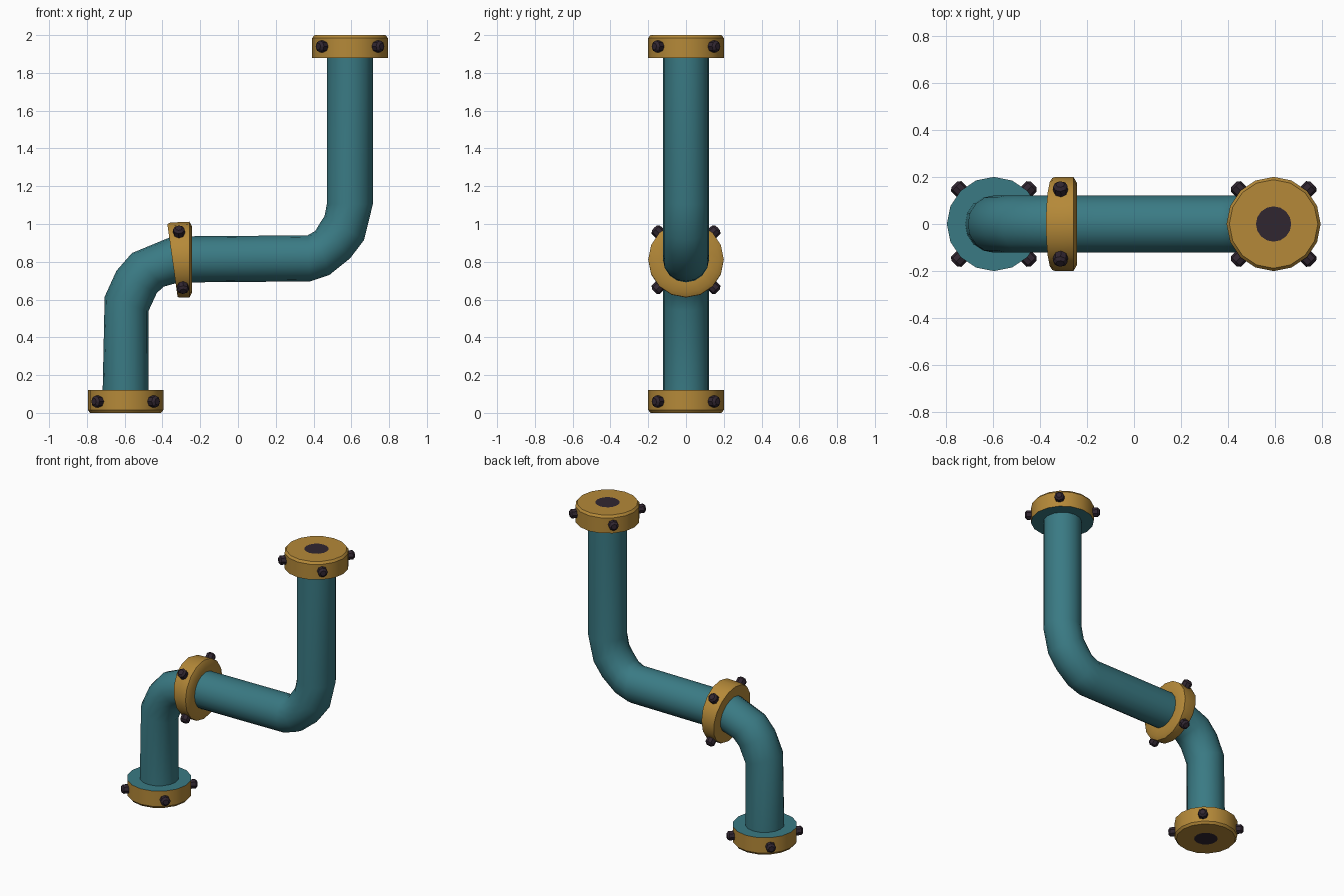
import bpy, bmesh
from math import sin, cos, pi, radians
from mathutils import Vector, Matrix

if "Cube" in bpy.data.objects:
    bpy.data.objects.remove(bpy.data.objects["Cube"])


def material(name, rgb):
    m = bpy.data.materials.new(name)
    m.use_nodes = True
    m.diffuse_color = (*rgb, 1)
    bsdf = m.node_tree.nodes["Principled BSDF"]
    bsdf.inputs["Base Color"].default_value = (*rgb, 1)
    bsdf.inputs["Roughness"].default_value = 0.6
    return m


TEAL = material("teal_paint", (0.042, 0.195, 0.23))
BRASS = material("brass", (0.46, 0.25, 0.04))
DARK = material("dark_iron", (0.03, 0.019, 0.03))
SIDES = 16


def ring_point(x, z, tilt, r, a):
    """Point on a circle whose axis lies in the xz plane, tilted from +x."""
    t = radians(tilt)
    return Vector((x, 0, z)) + r * (cos(a) * Vector((0, 1, 0)) + sin(a) * Vector((-sin(t), 0, cos(t))))


def finish(name, bm, mats):
    bmesh.ops.recalc_face_normals(bm, faces=bm.faces)
    mesh = bpy.data.meshes.new(name)
    bm.to_mesh(mesh)
    bm.free()
    for m in mats:
        mesh.materials.append(m)
    ob = bpy.data.objects.new(name, mesh)
    bpy.context.collection.objects.link(ob)
    bpy.ops.object.select_all(action="DESELECT")
    ob.select_set(True)
    bpy.context.view_layer.objects.active = ob
    bpy.ops.object.shade_smooth_by_angle(angle=radians(30))
    return ob


def loft(name, rings, mats, start_mat=0, end_mat=0):
    """Skin circles given as (x, z, tilt, radius), capped at both ends."""
    bm = bmesh.new()
    loops = [[bm.verts.new(ring_point(*ring, 2 * pi * i / SIDES)) for i in range(SIDES)] for ring in rings]
    for a, b in zip(loops, loops[1:]):
        for i in range(SIDES):
            j = (i + 1) % SIDES
            bm.faces.new((a[i], a[j], b[j], b[i]))
    bm.faces.new(loops[0]).material_index = start_mat
    bm.faces.new(loops[-1]).material_index = end_mat
    return finish(name, bm, mats)


def bolts(name, x, z, tilt):
    """Four chamfered bolt heads standing radially around a flange."""
    for k in range(4):
        a = pi / 4 + k * pi / 2
        centre = Vector((x, 0, z))
        out = (ring_point(x, z, tilt, 1, a) - centre).normalized()
        bm = bmesh.new()
        bmesh.ops.create_cone(bm, cap_ends=True, segments=8, radius1=0.031, radius2=0.031, depth=0.05)
        tip = [e for e in bm.edges if all(v.co.z > 0 for v in e.verts)]
        bmesh.ops.bevel(bm, geom=tip, offset=0.012, segments=1, affect="EDGES")
        turn = out.to_track_quat("Z", "Y").to_matrix().to_4x4()
        bm.transform(Matrix.Translation(centre + out * 0.213) @ turn)
        finish(f"{name}_bolt_{k + 1}", bm, [DARK])


# Bent pipe: riser, lower elbow, cross run, upper elbow, riser
R = 0.122
path = [
    (-0.595, 0.1, 90), (-0.59, 0.577, 72), (-0.537, 0.693, 61), (-0.478, 0.757, 43),
    (-0.347, 0.807, 8), (-0.25, 0.813, 0), (0.375, 0.818, 3), (0.447, 0.847, 18),
    (0.513, 0.91, 42), (0.563, 0.979, 59), (0.592, 1.105, 90), (0.592, 1.9, 90),
]
loft("bent_pipe", [(*p, R) for p in path], [TEAL])

# End flanges: painted inner face, chamfered outer rim, dark bore
for name, x, outer, inward in (("bottom", -0.595, 0, 1), ("top", 0.593, 2, -1)):
    profile = [(0.12, 0.2), (0.015, 0.2), (0, 0.188), (0, 0.075)]
    loft(f"{name}_flange", [(x, outer + inward * d, 90, r) for d, r in profile],
         [BRASS, TEAL, DARK], start_mat=1, end_mat=2)
    bolts(f"{name}_flange", x, outer + inward * 0.06, 90)

# Wedge-shaped joint collar on the cross run
loft("joint_collar", [(-0.347, 0.807, 8, R), (-0.347, 0.807, 8, 0.195), (-0.335, 0.809, 7, 0.2),
                      (-0.257, 0.812, 0, 0.2), (-0.243, 0.812, 0, 0.175), (-0.243, 0.812, 0, R)], [BRASS])
bolts("joint_collar", -0.302, 0.811, 4)
